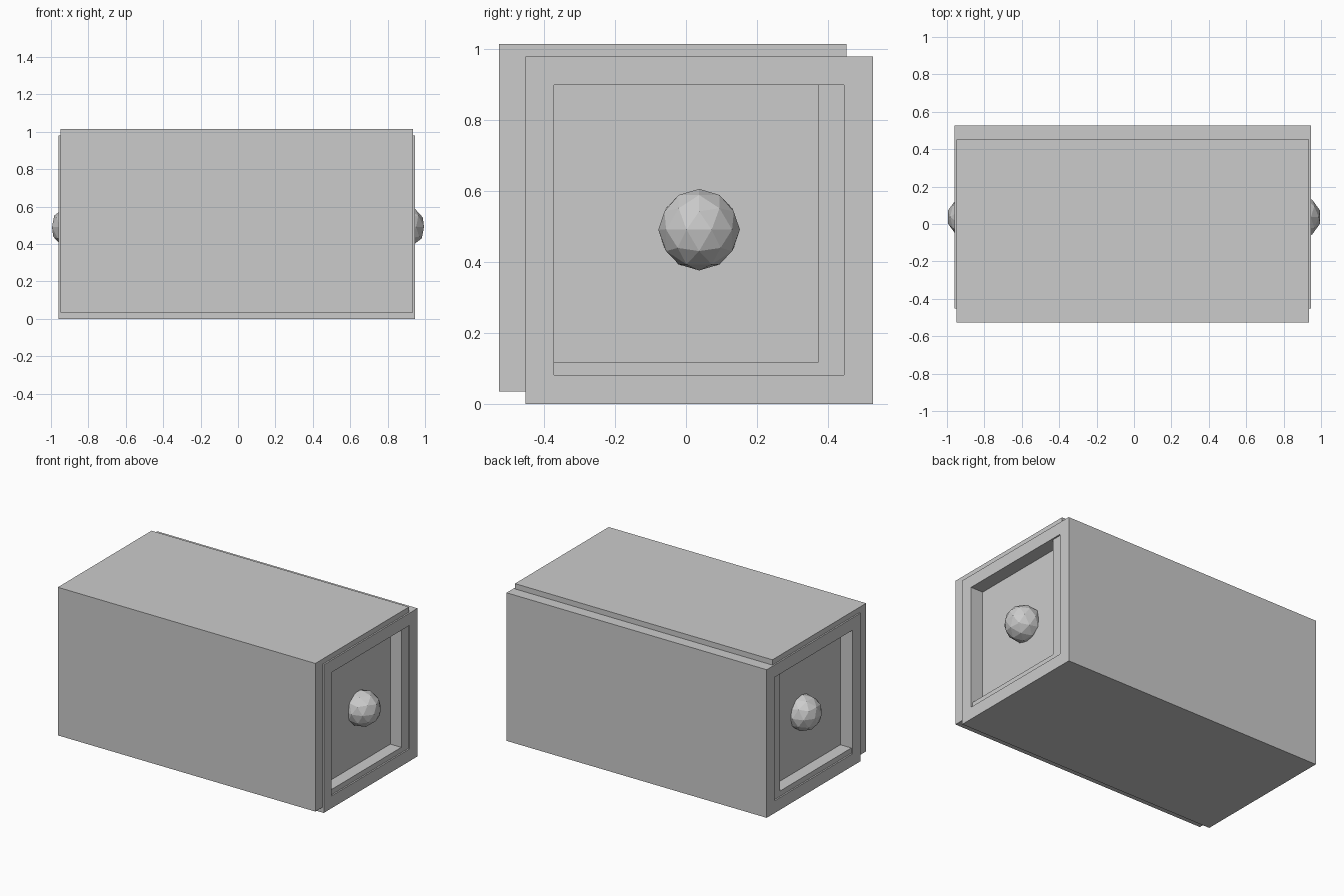
import bpy, bmesh
from mathutils import Vector

if "Cube" in bpy.data.objects:
    bpy.data.objects.remove(bpy.data.objects["Cube"])

grey = bpy.data.materials.new("plain_grey")
grey.diffuse_color = (0.6, 0.6, 0.6, 1)
grey.use_nodes = True
grey.node_tree.nodes["Principled BSDF"].inputs["Base Color"].default_value = grey.diffuse_color


def finish(bm, name):
    me = bpy.data.meshes.new(name)
    bm.to_mesh(me)
    bm.free()
    me.materials.append(grey)
    ob = bpy.data.objects.new(name, me)
    bpy.context.collection.objects.link(ob)
    return ob


def recessed_box(name, lo, hi, border, depth):
    """Box whose two x ends carry a square recess."""
    lo, hi = Vector(lo), Vector(hi)
    bm = bmesh.new()
    bmesh.ops.create_cube(bm, size=1)
    for v in bm.verts:
        v.co = Vector((v.co[i] * (hi[i] - lo[i]) + (lo[i] + hi[i]) / 2 for i in range(3)))
    bm.normal_update()
    for end in [f for f in bm.faces if abs(f.normal.x) > 0.9]:
        inward = -end.normal.copy()
        bmesh.ops.inset_individual(bm, faces=[end], thickness=border)
        ext = bmesh.ops.extrude_discrete_faces(bm, faces=[end])
        bmesh.ops.translate(bm, verts=ext["faces"][0].verts, vec=inward * depth)
    return finish(bm, name)


# Main body and the second, slightly shorter shell shifted forward and up
recessed_box("main_body", (-0.96, -0.453, 0), (0.945, 0.527, 0.98), 0.115, 0.09)
recessed_box("offset_shell", (-0.95, -0.527, 0.035), (0.935, 0.453, 1.015), 0.115, 0.083)

# Faceted knob in each end recess
for side, label in ((1, "right"), (-1, "left")):
    bm = bmesh.new()
    bmesh.ops.create_icosphere(bm, subdivisions=2, radius=0.115)
    bmesh.ops.translate(bm, verts=bm.verts, vec=(side * 0.885, 0.037, 0.491))
    finish(bm, label + "_knob")
